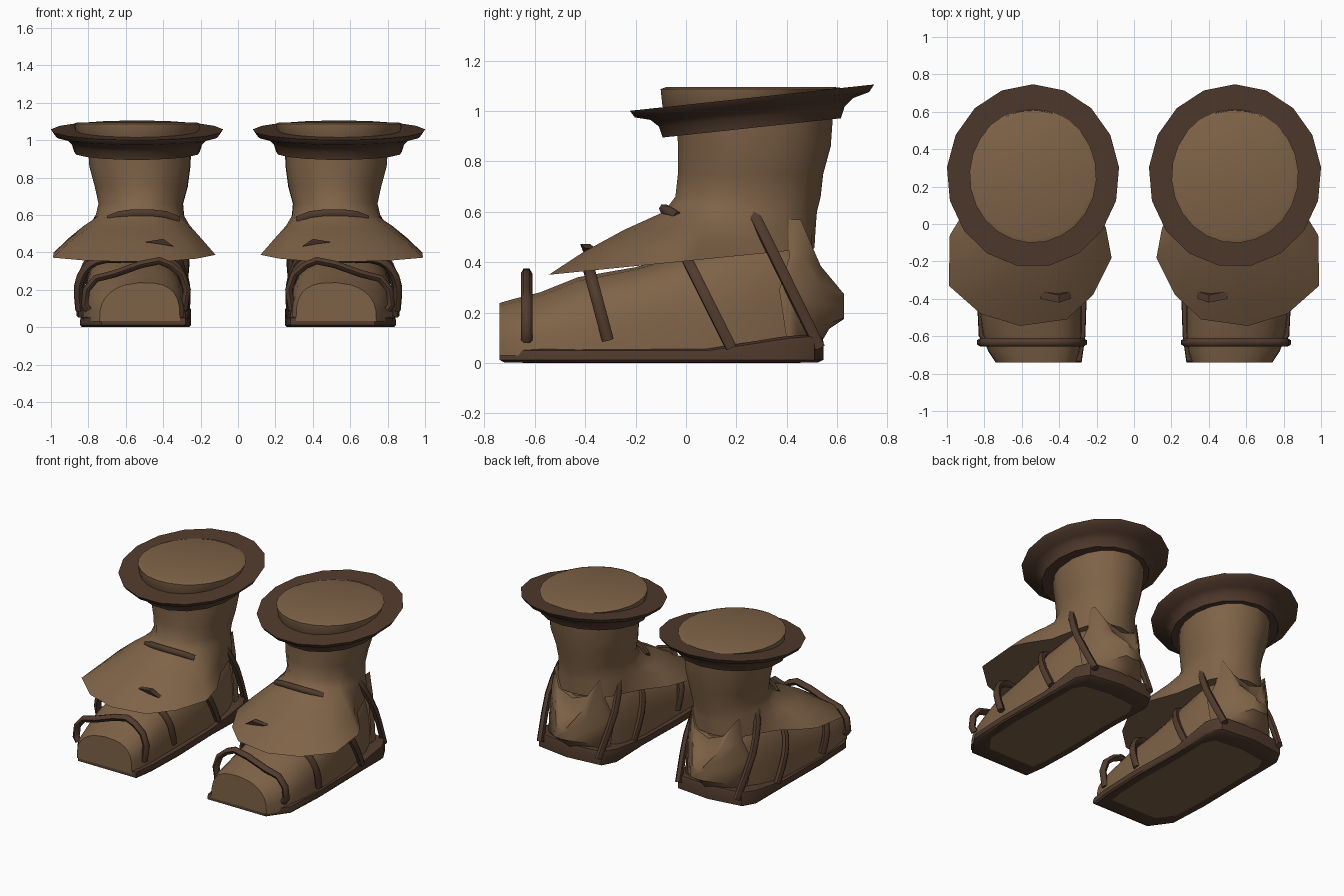
import bpy, bmesh, math

if "Cube" in bpy.data.objects:
    bpy.data.objects.remove(bpy.data.objects["Cube"])


def material(name, col):
    m = bpy.data.materials.new(name)
    m.diffuse_color = (*col, 1)
    m.use_nodes = True
    m.node_tree.nodes["Principled BSDF"].inputs["Base Color"].default_value = m.diffuse_color
    return m


LEATHER = material("tan leather", (0.212, 0.124, 0.064))
DARK = material("dark brown leather", (0.082, 0.043, 0.026))


def finish(ob, mats, angle=40):
    """Materials, smooth shading and the mirrored second boot."""
    for m in mats:
        ob.data.materials.append(m)
    bpy.ops.object.select_all(action='DESELECT')
    ob.select_set(True)
    bpy.context.view_layer.objects.active = ob
    bpy.ops.object.shade_smooth_by_angle(angle=math.radians(angle))
    mod = ob.modifiers.new("pair", 'MIRROR')
    mod.use_mirror_merge = False


def loft(name, rings, mats, angle=40, last_mat=0):
    """Skin a list of equal-length closed rings, capping both ends."""
    bm = bmesh.new()
    vs = [[bm.verts.new(p) for p in r] for r in rings]
    n = len(rings[0])
    for a, b in zip(vs, vs[1:]):
        for i in range(n):
            j = (i + 1) % n
            bm.faces.new((a[i], a[j], b[j], b[i]))
    bm.faces.new(vs[0][::-1])
    bm.faces.new(vs[-1]).material_index = last_mat
    bmesh.ops.recalc_face_normals(bm, faces=bm.faces)
    me = bpy.data.meshes.new(name)
    bm.to_mesh(me)
    bm.free()
    ob = bpy.data.objects.new(name, me)
    bpy.context.collection.objects.link(ob)
    finish(ob, mats, angle)
    return ob


def tube(name, pts, r, res=1, mat=DARK):
    cu = bpy.data.curves.new(name, 'CURVE')
    cu.dimensions = '3D'
    cu.bevel_depth = r
    cu.bevel_resolution = res
    cu.use_fill_caps = True
    sp = cu.splines.new('POLY')
    sp.points.add(len(pts) - 1)
    for p, q in zip(sp.points, pts):
        p.co = (*q, 1)
    ob = bpy.data.objects.new(name, cu)
    bpy.context.collection.objects.link(ob)
    bpy.ops.object.select_all(action='DESELECT')
    ob.select_set(True)
    bpy.context.view_layer.objects.active = ob
    bpy.ops.object.convert(target='MESH')
    finish(bpy.context.object, [mat], 60)


def spow(v, e):
    return math.copysign(abs(v) ** e, v)


# sole: outline rounded at the edge, raised under the heel
outline = [(0.28, -0.74), (0.73, -0.74), (0.83, -0.6), (0.845, -0.3), (0.84, 0.1), (0.84, 0.42),
           (0.79, 0.51), (0.55, 0.545), (0.30, 0.52), (0.25, 0.42), (0.26, 0.1), (0.25, -0.3), (0.26, -0.6)]


def sole_ring(s, bottom, lift):
    ring = []
    for x, y in outline:
        ramp = min(max((y - 0.2) / 0.25, 0), 1)
        z = lift if bottom else lift + 0.055 * ramp
        ring.append((0.54 + (x - 0.54) * s, -0.1 + (y + 0.1) * s, z))
    return ring


loft("sole", [sole_ring(0.93, False, 0.056), sole_ring(0.99, False, 0.05), sole_ring(1, False, 0.032),
              sole_ring(1, True, 0.012), sole_ring(0.97, True, 0.002), sole_ring(0.8, True, 0.0)],
     [DARK, LEATHER], last_mat=1)

# foot: arched sections (y, inner x, outer x, top z, drop on the outer side)
sections = [(-0.74, 0.31, 0.74, 0.238, 0.2), (-0.68, 0.29, 0.78, 0.255, 0.22), (-0.58, 0.28, 0.81, 0.28, 0.22),
            (-0.43, 0.28, 0.83, 0.34, 0.15), (-0.2, 0.28, 0.83, 0.38, 0.05), (0.05, 0.28, 0.82, 0.45, 0),
            (0.3, 0.29, 0.79, 0.52, 0), (0.47, 0.34, 0.72, 0.46, 0)]
rings = []
for y, x0, x1, h, drop in sections:
    ring = []
    for i in range(15):
        a = math.pi * i / 14
        c, s = math.cos(a), math.sin(a)
        ring.append(((x0 + x1) / 2 + (x1 - x0) / 2 * spow(c, 0.65), y,
                     0.03 + (h - 0.03) * abs(s) ** 0.65 * (1 - drop * max(c, 0))))
    rings.append(ring)
loft("foot", rings, [LEATHER], 50)

# upper: flared instep flap sweeping up into the shaft
rim = [(0.985, -0.06), (0.99, -0.33), (0.82, -0.48), (0.61, -0.545), (0.36, -0.51), (0.22, -0.38),
       (0.12, -0.18), (0.15, -0.02), (0.24, 0.15), (0.28, 0.28), (0.31, 0.38), (0.36, 0.45),
       (0.44, 0.49), (0.53, 0.51), (0.61, 0.5), (0.68, 0.46), (0.73, 0.4), (0.77, 0.3),
       (0.82, 0.16), (0.93, 0.03)]


def shaft_ring(z, x0, x1, y0, y1):
    cx, cy, rx, ry = (x0 + x1) / 2, (y0 + y1) / 2, (x1 - x0) / 2, (y1 - y0) / 2
    ring = []
    for x, y in rim:
        a = math.atan2((y - 0.23) / 0.28, (x - 0.52) / 0.23)
        ring.append((cx + rx * math.cos(a), cy + ry * math.sin(a), z))
    return ring


edge = [(x, y, 0.35 + (y + 0.545) * 0.1) for x, y in rim]
low = shaft_ring(0.6, 0.285, 0.765, -0.09, 0.52)


def blend(t, bulge):
    return [(a[0] + (b[0] - a[0]) * t, a[1] + (b[1] - a[1]) * t, a[2] + (b[2] - a[2]) * (t + bulge))
            for a, b in zip(edge, low)]


loft("upper", [edge, blend(0.3, 0.06), blend(0.65, 0.06), low,
               shaft_ring(0.66, 0.29, 0.75, -0.045, 0.535), shaft_ring(0.75, 0.265, 0.77, -0.035, 0.545),
               shaft_ring(0.86, 0.25, 0.80, -0.035, 0.575), shaft_ring(1.0, 0.245, 0.81, -0.04, 0.585)],
     [LEATHER], 50)


# cuff: tilted flared collar, (scale, offset from its tilted plane)
def cuff_ring(s, dz, n=17, flat=None):
    ring = []
    for i in range(n):
        a = 2 * math.pi * (i + 0.25) / n
        x, y = 0.54 + 0.462 * s * math.cos(a), 0.258 + 0.489 * s * math.sin(a)
        z = flat if flat else 1.0 + (y + 0.23) * 0.108 + dz
        ring.append((x, y, z))
    return ring


loft("cuff", [cuff_ring(s, d) for s, d in ((0.6, 0), (1, 0), (0.96, -0.028), (0.83, -0.045),
                                           (0.76, -0.075), (0.73, -0.12), (0.52, -0.12))], [DARK], 50)

# lining: shallow plug closing the shaft
loft("lining", [cuff_ring(0.68, -0.03, 24), cuff_ring(0.72, 0.003, 24), cuff_ring(0.735, 0, 24, 1.087),
                cuff_ring(0.69, 0, 24, 1.095)], [LEATHER], 50)

# heel patch: star-shaped cap pulled out to a point
star = [(0.53, 0.51, 0.42), (0.42, 0.50, 0.46), (0.36, 0.455, 0.57), (0.34, 0.46, 0.42), (0.30, 0.42, 0.29),
        (0.31, 0.45, 0.09), (0.53, 0.53, 0.07), (0.76, 0.45, 0.09), (0.77, 0.42, 0.29), (0.73, 0.46, 0.42),
        (0.71, 0.455, 0.57), (0.64, 0.50, 0.46)]
apex = (0.53, 0.6, 0.2)
swell = [(apex[0] + (x - apex[0]) * 0.65, y * 0.45 + apex[1] * 0.55,
          apex[2] + (z - apex[2]) * 0.5) for x, y, z in star]
tip = [(apex[0] + (x - apex[0]) * 0.25, 0.627, apex[2] + (z - apex[2]) * 0.2) for x, y, z in star]
back = [(x, y - 0.05, z) for x, y, z in star]
loft("heel_patch", [back, star, swell, tip], [LEATHER], 60)

# toe strap: lopsided loop over the toes
tube("toe_strap", [(x, -0.633, z) for x, z in (
    (0.29, 0.09), (0.272, 0.2), (0.3, 0.28), (0.36, 0.33), (0.42, 0.355), (0.52, 0.335),
    (0.66, 0.285), (0.76, 0.26), (0.81, 0.2), (0.82, 0.12), (0.8, 0.09))], 0.023)

# side straps: leaning loops (inner x, outer x, bottom y z, top y z, narrowing at the ends)
straps = {"instep_strap": (0.27, 0.865, -0.31, 0.09, -0.385, 0.37, 0.06),
          "arch_strap": (0.27, 0.85, 0.18, 0.06, 0.0, 0.42, 0.04),
          "ankle_strap": (0.27, 0.81, 0.53, 0.06, 0.235, 0.66, 0.16)}
for name, (x0, x1, yb, zb, yt, zt, pinch) in straps.items():
    pts = []
    for i in range(17):
        a = math.pi * i / 16
        t = max(math.sin(a), 0) ** 0.8
        w = (x1 - x0) / 2 * (1 - pinch * max(1 - 2 * t, 0))
        pts.append(((x0 + x1) / 2 + w * spow(math.cos(a), 0.45), yb + (yt - yb) * t, zb + (zt - zb) * t))
    tube(name, pts, 0.024)

# instep crease band
tube("crease_band", [(0.32, -0.03, 0.575), (0.39, -0.07, 0.603), (0.47, -0.088, 0.612),
                     (0.56, -0.088, 0.612), (0.63, -0.07, 0.603), (0.69, -0.035, 0.58)], 0.02)

# small triangular tab on the flap
tab = [(0.34, -0.40, 0.43), (0.40, -0.42, 0.472), (0.50, -0.40, 0.455), (0.42, -0.41, 0.445)]
loft("flap_tab", [tab, [(x, y + 0.04, z) for x, y, z in tab]], [DARK])
